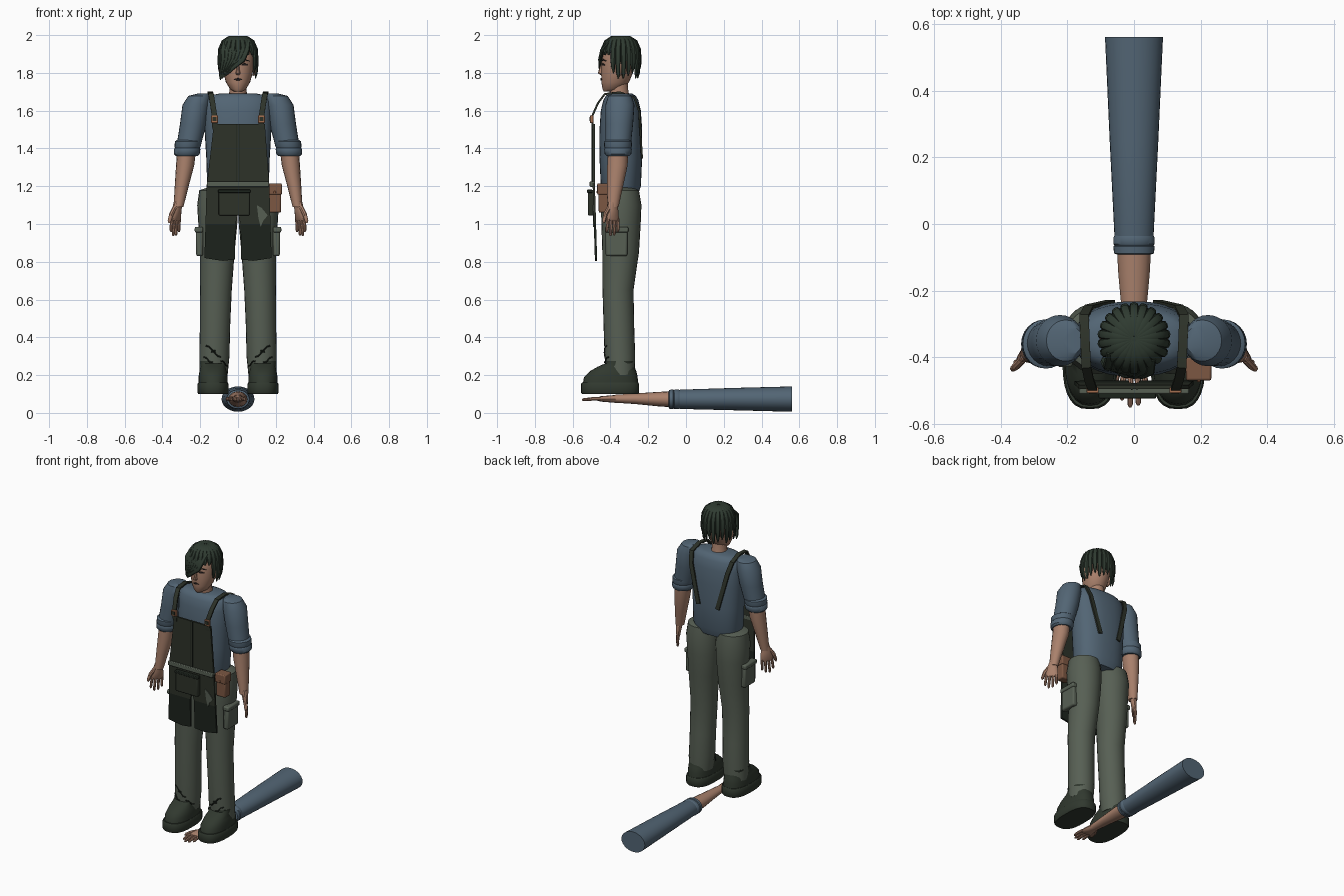
import bpy, bmesh, math
from mathutils import Vector, Matrix


def material(name, rgb):
    m = bpy.data.materials.new(name)
    m.diffuse_color = (*rgb, 1)
    return m


SHIRT = material("shirt_blue", (0.085, 0.13, 0.175))
TROUSER = material("trouser_green", (0.095, 0.115, 0.088))
APRON = material("apron_green", (0.026, 0.032, 0.022))
SHADE = material("soiled_cloth", (0.012, 0.017, 0.012))
HAIR = material("hair_dark", (0.028, 0.043, 0.03))
SKIN = material("skin", (0.40, 0.22, 0.15))
BOOT = material("boot_green", (0.03, 0.04, 0.028))
LEATHER = material("leather", (0.2, 0.095, 0.055))
COPPER = material("copper", (0.38, 0.16, 0.08))
INK = material("face_dark", (0.02, 0.015, 0.015))
ID = Matrix.Identity(4)
UP = (0, 0, 1)


def tube(bm, pts, n=16, hint=(1, 0, 0), axis=None, e=1.0):
    """Loft through (x, y, z, ra, rb); ra lies along hint. n=4 gives a box section."""
    P = [Vector(p[:3]) for p in pts]
    rings = []
    for i, p in enumerate(pts):
        t = Vector(axis) if axis else P[min(i + 1, len(P) - 1)] - P[max(i - 1, 0)]
        t.normalize()
        h = Vector(hint)
        a = (h - h.dot(t) * t).normalized()
        b = t.cross(a)
        ring = []
        for k in range(n):
            ang = 2 * math.pi * k / n + (math.pi / 4 if n == 4 else 0)
            s = math.sqrt(2) if n == 4 else 1
            c, d = math.cos(ang), math.sin(ang)
            c = math.copysign(abs(c) ** e, c) * s
            d = math.copysign(abs(d) ** e, d) * s
            ring.append(bm.verts.new(P[i] + a * p[3] * c + b * p[4] * d))
        rings.append(ring)
    for r0, r1 in zip(rings, rings[1:]):
        for k in range(n):
            bm.faces.new((r0[k], r0[(k + 1) % n], r1[(k + 1) % n], r1[k]))
    bm.faces.new(rings[0][::-1])
    bm.faces.new(rings[-1])


def finish(bm, name, *mats, M=ID, rule=None):
    bm.transform(M)
    bmesh.ops.recalc_face_normals(bm, faces=bm.faces)
    for f in bm.faces:
        f.smooth = True
        if rule:
            f.material_index = rule(f.calc_center_median())
    me = bpy.data.meshes.new(name)
    bm.to_mesh(me)
    bm.free()
    me.set_sharp_from_angle(angle=math.radians(40))
    for m in mats:
        me.materials.append(m)
    o = bpy.data.objects.new(name, me)
    bpy.context.collection.objects.link(o)
    return o


def part(name, mat, pts, M=ID, **kw):
    bm = bmesh.new()
    tube(bm, pts, **kw)
    return finish(bm, name, mat, M=M)


def box(name, mat, x0, x1, y0, y1, z0, z1, M=ID, bevel=0.004):
    x, y, a, b = (x0 + x1) / 2, (y0 + y1) / 2, (x1 - x0) / 2, (y1 - y0) / 2
    o = part(name, mat, [(x, y, z0, a, b), (x, y, z1, a, b)], M=M, n=4)
    if bevel:
        m = o.modifiers.new("bevel", "BEVEL")
        m.width, m.segments = bevel, 2
    return o


def plate(name, mat, outline, y, thick=0.008, lean=0.0):
    """Flat cloth cut from an x-z outline; lean moves the hem backwards."""
    bm = bmesh.new()
    f = bm.faces.new([bm.verts.new((x, y + lean * (1.2 - z), z)) for x, z in outline])
    r = bmesh.ops.extrude_face_region(bm, geom=[f])
    bmesh.ops.translate(bm, vec=(0, thick, 0), verts=[v for v in r["geom"] if isinstance(v, bmesh.types.BMVert)])
    return finish(bm, name, mat)


def hand(name, M):
    bm = bmesh.new()
    tube(bm, [(0, 0, .015, .022, .026), (0, 0, -.03, .018, .035), (0, 0, -.075, .014, .041), (0, 0, -.085, .008, .035)], n=12)
    for y, l in ((-.031, .145), (-.01, .165), (.011, .16), (.031, .14)):
        tube(bm, [(0, y, -.07, .01, .0095), (0, y * 1.1, -.115, .009, .009), (-.004, y * 1.15, -l + .008, .008, .008), (-.005, y * 1.15, -l, .004, .004)], n=8)
    tube(bm, [(0, -.022, -.015, .012, .014), (0, -.046, -.05, .012, .012), (0, -.056, -.088, .01, .01), (0, -.057, -.1, .004, .004)], n=8)
    finish(bm, name, SKIN, M=M)


# Torso, collar, neck and head
part("shirt_body", SHIRT, [(0, -.345, 1.15, .145, .09), (0, -.345, 1.2, .163, .106), (0, -.345, 1.35, .168, .113), (0, -.345, 1.5, .177, .113),
     (0, -.345, 1.6, .178, .106), (0, -.345, 1.655, .173, .093), (0, -.345, 1.68, .15, .078), (0, -.345, 1.69, .1, .06)], n=32, axis=UP, e=.85)
part("neck", SKIN, [(0, -.35, 1.66, .055, .055), (0, -.355, 1.7, .046, .05), (0, -.36, 1.77, .047, .05)], axis=UP)
part("head", SKIN, [(0, -.405, 1.702, .022, .03), (0, -.39, 1.714, .042, .052), (0, -.375, 1.75, .064, .073), (0, -.365, 1.80, .078, .084),
     (0, -.36, 1.86, .084, .088), (0, -.355, 1.91, .082, .084), (0, -.35, 1.955, .06, .06), (0, -.35, 1.975, .03, .03)], n=24, axis=UP)
part("nose", SKIN, [(0, -.444, 1.845, .006, .006), (0, -.45, 1.815, .009, .012), (0, -.452, 1.797, .013, .014), (0, -.445, 1.788, .006, .006)], n=8, axis=UP)
part("mouth", INK, [(-.022, -.446, 1.764, .002, .002), (0, -.45, 1.767, .007, .004), (.022, -.446, 1.764, .002, .002)], n=8, hint=UP)
for s, side in ((1, "left"), (-1, "right")):
    part(side + "_eye", INK, [(s * .018, -.444, 1.842, .003, .003), (s * .034, -.44, 1.845, .007, .004), (s * .052, -.431, 1.842, .003, .003)], n=8, hint=UP)
    part(side + "_brow", INK, [(s * .016, -.444, 1.862, .003, .003), (s * .038, -.438, 1.87, .004, .004), (s * .06, -.423, 1.863, .002, .003)], n=8, hint=UP)
    part(side + "_ear", SKIN, [(s * .08, -.35, 1.785, .006, .008), (s * .09, -.355, 1.80, .01, .016), (s * .093, -.352, 1.845, .012, .022), (s * .088, -.35, 1.865, .005, .012)], n=10, axis=UP)

# Hair: cap, radial locks and swept fringe
part("hair_cap", HAIR, [(0, -.345, 1.9, .088, .088), (0, -.345, 1.945, .082, .083), (0, -.345, 1.975, .058, .06), (0, -.345, 1.99, .02, .02)], n=24, axis=UP)
bm = bmesh.new()
for i in range(22):
    a = 2 * math.pi * (i + .5) / 22
    c, s = math.cos(a), math.sin(a)
    front = s < -.5
    end = 1.895 if front else 1.77 + .014 * (i % 3)
    path = [(.008, 1.99, .004), (.045, 1.988, .012), (.078, 1.965, .015), (.095, 1.925, .015)]
    path += [(.1, end, .006)] if front else [(.1, 1.86, .014), (.097, end + .03, .011), (.093, end, .003)]
    tube(bm, [(r * c, -.345 + r * s, z, w, w * .75) for r, z, w in path], n=8, hint=(-s, c, 0))
finish(bm, "hair_locks", HAIR)
bm = bmesh.new()
for i in range(7):
    x = .055 - .021 * i
    tube(bm, [(x, -.405 + .003 * i, 1.965, .011, .008), (x - .008, -.445 + .003 * i, 1.92, .015, .01), (x - .03 + .004 * i, -.456 + .004 * i, 1.87, .015, .009),
              (-.03 - .01 * i, -.455 + .007 * i, 1.825 - .006 * i, .011, .007), (-.045 - .008 * i, -.45 + .008 * i, 1.80 - .006 * i, .003, .003)], n=8)
finish(bm, "hair_fringe", HAIR)

# Limbs, built on one side and mirrored
for s, side in ((1, "left"), (-1, "right")):
    M = Matrix.Diagonal((s, 1, 1, 1))
    part(side + "_sleeve", SHIRT, [(.185, -.35, 1.69, .03, .04), (.205, -.35, 1.678, .058, .062), (.222, -.35, 1.63, .072, .077), (.237, -.353, 1.53, .07, .073), (.262, -.36, 1.41, .064, .067)], M, n=24, axis=UP)
    part(side + "_cuff", SHIRT, [(.262, -.36, 1.445, .06, .064), (.264, -.36, 1.437, .07, .074), (.267, -.36, 1.41, .069, .073), (.268, -.36, 1.403, .066, .07),
         (.269, -.36, 1.396, .07, .073), (.271, -.36, 1.37, .068, .07), (.272, -.36, 1.36, .058, .06)], M, n=24, axis=UP)
    part(side + "_forearm", SKIN, [(.272, -.36, 1.39, .05, .055), (.28, -.363, 1.31, .048, .054), (.298, -.375, 1.2, .037, .042), (.315, -.387, 1.09, .026, .03)], M, axis=UP)
    hand(side + "_hand", M @ Matrix.Translation((.32, -.388, 1.1)) @ Matrix.Rotation(math.radians(-7), 4, 'Y') @ Matrix.Rotation(math.radians(35), 4, 'Z'))
    part(side + "_trouser_leg", TROUSER, [(.105, -.343, 1.192, .06, .06), (.107, -.343, 1.178, .098, .094), (.109, -.343, 1.1, .107, .107), (.107, -.344, 1.0, .103, .104),
         (.11, -.346, .85, .092, .097), (.117, -.36, .65, .084, .082), (.122, -.355, .45, .08, .081), (.125, -.35, .3, .08, .081), (.13, -.348, .2, .075, .076)], M, n=24, axis=UP)
    box(side + "_cargo_pocket", TROUSER, .185, .222, -.425, -.31, .83, .97, M, .01)
    box(side + "_pocket_flap", TROUSER, .185, .229, -.43, -.305, .955, .985, M, .008)
    part(side + "_boot_sole", BOOT, [(.132, -.402, .1, .078, .149), (.132, -.402, .108, .083, .154), (.132, -.402, .152, .083, .154), (.132, -.402, .16, .078, .149)], M, n=28, axis=UP, e=.75)
    part(side + "_boot_upper", BOOT, [(.132, -.4, .15, .077, .147), (.132, -.398, .19, .077, .142), (.132, -.385, .222, .072, .122), (.132, -.37, .245, .066, .096),
         (.13, -.352, .262, .073, .076), (.13, -.35, .275, .074, .077)], M, n=24, axis=UP, e=.85)
    # Frayed creases above the boots
    bm = bmesh.new()
    for z, a0 in ((.355, -1.0), (.325, -1.35), (.295, -.8), (.275, -2.0)):
        tube(bm, [(.125 + .082 * math.cos(a0 - .22 * k), -.35 + .083 * math.sin(a0 - .22 * k), z - .012 * k + .008 * (k % 2), .004, .003) for k in range(4)], n=6, hint=UP)
    finish(bm, side + "_trouser_creases", SHADE, M=M)
    # Shoulder strap and buckle
    strap = [(.122, -.492, 1.5), (.124, -.497, 1.57), (.135, -.466, 1.64), (.143, -.43, 1.688), (.147, -.35, 1.697), (.15, -.275, 1.67), (.135, -.248, 1.6), (.07, -.233, 1.35)]
    part(side + "_strap", APRON, [(*p, .014, .005) for p in strap], M, n=4)
    box(side + "_buckle", COPPER, .106, .142, -.508, -.49, 1.535, 1.575, M, .003)
    box(side + "_buckle_centre", APRON, .113, .135, -.511, -.5, 1.545, 1.567, M, 0)

# Apron: bib, divided skirt, belt and pockets
plate("apron_bib", APRON, [(-.167, 1.19), (.167, 1.19), (.142, 1.53), (-.128, 1.53)], -.495, .012)
for x in (-.007, .009):
    box("bib_seam", SHADE, x - .002, x + .002, -.499, -.49, 1.22, 1.53, bevel=0)
for s, side in ((1, "left"), (-1, "right")):
    lean = .03
    plate(side + "_skirt_top", APRON, [(0, 1.21), (s * .166, 1.21), (s * .172, 1.0), (s * .014, 1.0), (0, 1.05)], -.494, .012, lean)
    plate(side + "_skirt_hem", SHADE, [(s * .014, 1.0), (s * .172, 1.0), (s * .178, .82), (s * .13, .812), (s * .08, .805), (s * .016, .812)], -.494, .012, lean)
box("apron_belt", TROUSER, -.165, .165, -.51, -.482, 1.197, 1.225)
box("apron_pocket", APRON, -.102, .062, -.52, -.488, 1.045, 1.18, bevel=.006)
box("apron_pocket_flap", SHADE, -.106, .066, -.524, -.495, 1.165, 1.182)
plate("cloth_patch", TROUSER, [(.1, 1.1), (.125, 1.085), (.158, 1.045), (.135, 1.02), (.12, .985), (.108, 1.03)], -.498, .006, .03)
box("tool_pouch", LEATHER, .16, .228, -.462, -.405, 1.06, 1.2, bevel=.008)
box("tool_pouch_flap", LEATHER, .156, .232, -.47, -.4, 1.155, 1.215, bevel=.006)
box("pouch_stud", COPPER, .189, .2, -.474, -.465, 1.163, 1.174, bevel=.002)

# Separate arm lying along the ground
part("loose_sleeve", SHIRT, [(0, -.06, .072, .055, .045), (0, -.03, .072, .059, .051), (0, .25, .073, .073, .059), (0, .561, .073, .087, .067)], n=28)
part("loose_cuff", SHIRT, [(0, -.092, .072, .05, .042), (0, -.088, .072, .06, .05), (0, -.068, .072, .062, .052), (0, -.064, .072, .058, .049),
     (0, -.06, .072, .062, .052), (0, -.04, .072, .062, .052), (0, -.032, .072, .056, .048)], n=28, axis=(0, 1, 0))
part("loose_forearm", SKIN, [(0, -.06, .072, .052, .043), (0, -.15, .073, .047, .038), (0, -.27, .075, .036, .028), (0, -.375, .075, .028, .021)])
hand("loose_hand", Matrix.Translation((0, -.375, .074)) @ Matrix(((0, 1, 0, 0), (0, 0, 1.06, 0), (1, 0, 0, 0), (0, 0, 0, 1))))
